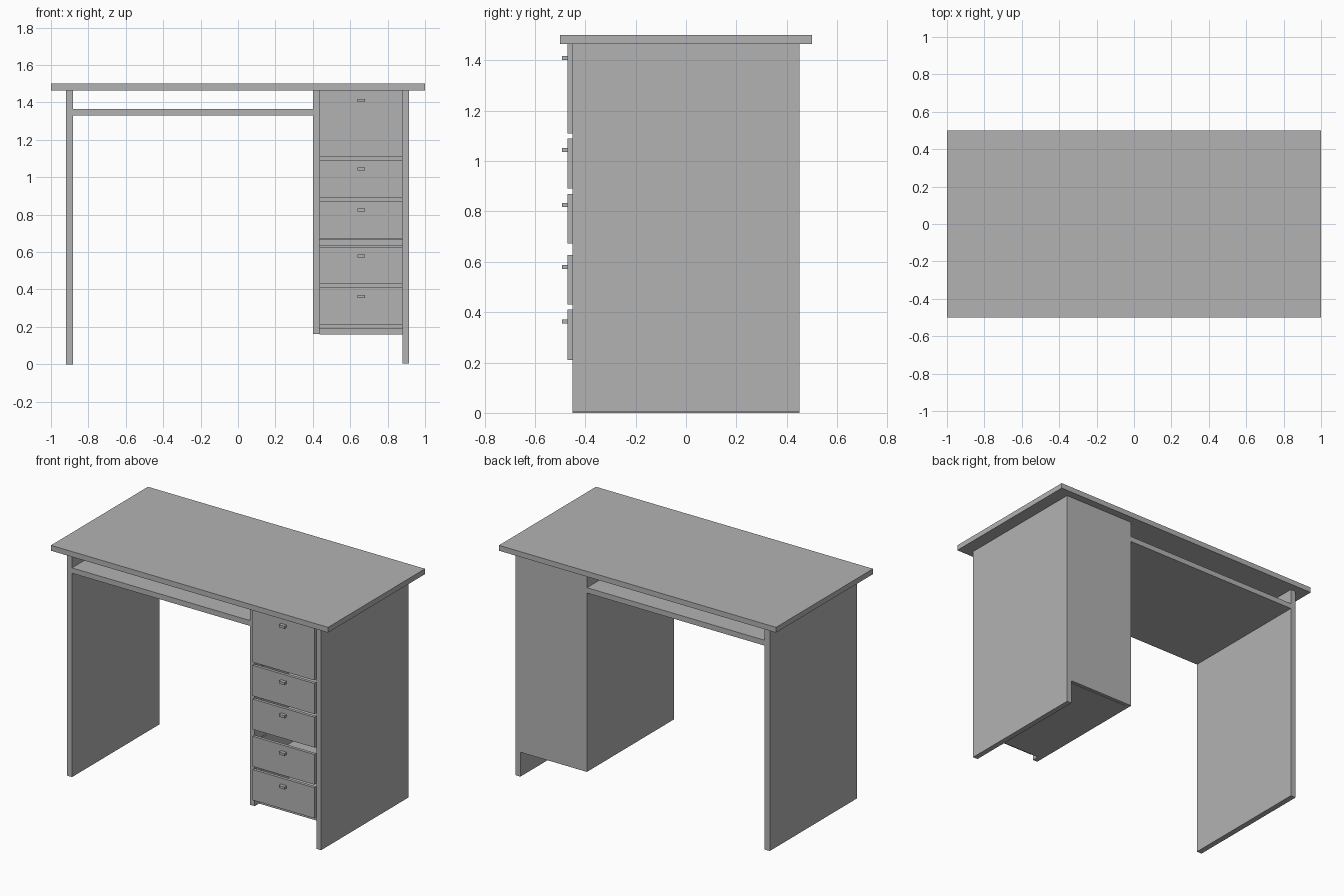
import bpy

if "Cube" in bpy.data.objects:
    bpy.data.objects.remove(bpy.data.objects["Cube"])

grey = bpy.data.materials.new("plain grey")
grey.diffuse_color = (0.45, 0.45, 0.45, 1)
grey.use_nodes = True
grey.node_tree.nodes["Principled BSDF"].inputs["Base Color"].default_value = grey.diffuse_color


def box(name, x, y, z):
    """Axis-aligned board given by its (min, max) range on each axis."""
    bpy.ops.mesh.primitive_cube_add(size=1)
    o = bpy.context.object
    o.name = name
    o.data.name = name
    for v in o.data.vertices:
        v.co = [r[0] if c < 0 else r[1] for c, r in zip(v.co, (x, y, z))]
    o.data.materials.append(grey)
    return o


DEPTH = (-0.45, 0.45)
UNDER = 1.465            # underside of the desktop
IN_L, IN_R = 0.435, 0.88  # inner width of the drawer cabinet

# Desktop, side panels and shelf
box("desktop", (-1, 1), (-0.5, 0.5), (UNDER, 1.5))
box("left_side_panel", (-0.92, -0.883), DEPTH, (0, UNDER))
box("right_side_panel", (IN_R, 0.915), DEPTH, (0.004, UNDER))
box("under_shelf", (-0.883, 0.4), DEPTH, (1.33, 1.365))

# Drawer cabinet
box("cabinet_inner_panel", (0.4, IN_L), DEPTH, (0.163, UNDER))
box("cabinet_back", (IN_L, IN_R), (0.43, 0.45), (0.163, UNDER))
box("cabinet_bottom", (IN_L, IN_R), (-0.4, 0.43), (0.16, 0.195))
box("cabinet_divider", (IN_L, IN_R), (-0.4, 0.43), (0.635, 0.67))

# Drawers: front plate, open tray behind it, and a small pull
drawers = [(0.21, 0.41, 0.362), (0.43, 0.627, 0.58), (0.672, 0.87, 0.826),
           (0.89, 1.09, 1.043), (1.11, UNDER, 1.41)]
for i, (z0, z1, pull) in enumerate(drawers, 1):
    box(f"drawer_front_{i}", (IN_L, IN_R), (-0.47, -0.45), (z0, z1))
    box(f"drawer_pull_{i}", (0.64, 0.68), (-0.493, -0.47), (pull - 0.008, pull + 0.008))
    tray = (-0.45, 0.4)
    top = z1 - 0.03
    box(f"drawer_base_{i}", (IN_L + 0.01, IN_R - 0.01), tray, (z0 + 0.01, z0 + 0.02))
    box(f"drawer_left_{i}", (IN_L + 0.01, IN_L + 0.02), tray, (z0 + 0.02, top))
    box(f"drawer_right_{i}", (IN_R - 0.02, IN_R - 0.01), tray, (z0 + 0.02, top))
    box(f"drawer_back_{i}", (IN_L + 0.02, IN_R - 0.02), (0.39, 0.4), (z0 + 0.02, top))
